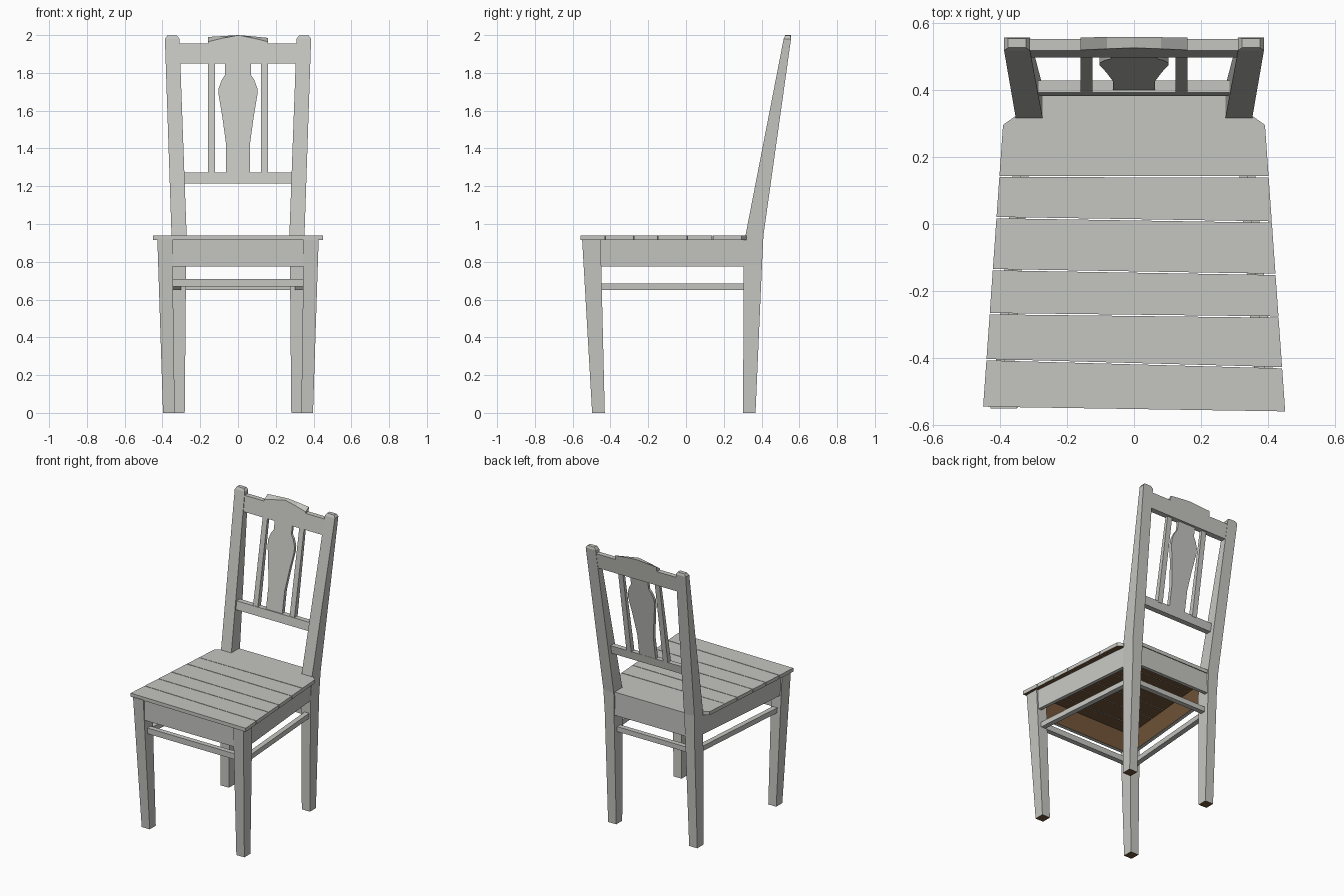
import bpy
import bmesh
from mathutils import Vector

if "Cube" in bpy.data.objects:
    bpy.data.objects.remove(bpy.data.objects["Cube"])


def material(name, colour):
    m = bpy.data.materials.new(name)
    m.diffuse_color = (*colour, 1)
    m.use_nodes = True
    m.node_tree.nodes["Principled BSDF"].inputs["Base Color"].default_value = m.diffuse_color
    return m


PAINT = material("pale grey paint", (0.56, 0.56, 0.535))
WOOD = material("bare brown wood", (0.17, 0.09, 0.04))


def bridge(name, rings, bare=None):
    """Skin a series of equal rings; faces passing the bare rule become brown."""
    bm = bmesh.new()
    rows = [[bm.verts.new(p) for p in ring] for ring in rings]
    n = len(rows[0])
    for a, b in zip(rows, rows[1:]):
        for i in range(n):
            j = (i + 1) % n
            bm.faces.new((a[i], a[j], b[j], b[i]))
    bm.faces.new(rows[0])
    bm.faces.new(rows[-1])
    bmesh.ops.recalc_face_normals(bm, faces=bm.faces)
    bm.normal_update()
    if bare:
        for f in bm.faces:
            f.material_index = int(bare(f))
    me = bpy.data.meshes.new(name)
    bm.to_mesh(me)
    bm.free()
    me.materials.append(PAINT)
    me.materials.append(WOOD)
    ob = bpy.data.objects.new(name, me)
    bpy.context.collection.objects.link(ob)
    return ob


def downward(f):
    return f.normal.z < -0.9


def inward(f):
    c = f.calc_center_median()
    to_middle = Vector((-c.x, -0.08 - c.y, 0)).normalized()
    return abs(f.normal.z) < 0.5 and f.normal.dot(to_middle) > 0.6


def leg(name, sections, side):
    """Sections are (z, inner x, outer x, front y, back y)."""
    rings = [[(side * x, y, z) for x, y in ((a, c), (b, c), (b, d), (a, d))]
             for z, a, b, c, d in sections]
    bridge(name, rings, lambda f: downward(f) and f.calc_center_median().z < 0.1)


def bar(name, a, b, thick, z0, z1, bare=None):
    """Horizontal bar between two plan points."""
    a, b = Vector(a), Vector(b)
    d = (b - a).normalized()
    off = Vector((-d.y, d.x)) * thick / 2
    rings = [[(*(p + s * off), z) for s, z in ((-1, z0), (1, z0), (1, z1), (-1, z1))]
             for p in (a, b)]
    bridge(name, rings, bare)


def depth(z, t):
    """y inside the leaning backrest: t = 0 front of posts, t = 1 back."""
    k = (z - 0.94) / (1.985 - 0.94)
    front, back = 0.315 + 0.203 * k, 0.41 + 0.147 * k
    return front + (back - front) * t


def panel(name, outline, t0, t1):
    """Extrude an x-z outline through the leaning backrest."""
    bridge(name, [[(x, depth(z, t), z) for x, z in outline] for t in (t0, t1)])


# Legs and tall back posts
for side, word in ((-1, "left"), (1, "right")):
    leg(f"{word}_front_leg", [(0, 0.335, 0.397, -0.497, -0.43),
                              (0.92, 0.348, 0.427, -0.55, -0.452)], side)
    leg(f"{word}_back_post", [(0, 0.282, 0.345, 0.302, 0.368),
                              (0.78, 0.275, 0.347, 0.305, 0.402),
                              (0.94, 0.272, 0.352, 0.315, 0.41),
                              (1.98, 0.31, 0.387, 0.517, 0.556),
                              (1.997, 0.322, 0.375, 0.525, 0.552)], side)
    # Side apron and stretcher
    bar(f"{word}_side_apron", (side * 0.403, -0.46), (side * 0.333, 0.315), 0.025,
        0.775, 0.917, inward)
    bar(f"{word}_side_stretcher", (side * 0.377, -0.46), (side * 0.318, 0.32), 0.035,
        0.65, 0.685)

# Front and rear aprons and stretchers
bar("front_apron", (-0.36, -0.525), (0.36, -0.525), 0.025, 0.775, 0.917, inward)
bar("rear_apron", (-0.28, 0.383), (0.28, 0.383), 0.025, 0.775, 0.917, inward)
bar("front_stretcher", (-0.35, -0.49), (0.35, -0.49), 0.035, 0.67, 0.71)
bar("rear_stretcher", (-0.285, 0.35), (0.285, 0.35), 0.035, 0.65, 0.685)


# Seat boards, tapering to the rear with slightly uneven joints
def half_width(y):
    return 0.39 + 0.06 * (0.295 - y) / 0.85


joints = [(-0.546, -0.56), (-0.404, -0.428), (-0.267, -0.277),
          (-0.136, -0.15), (0.019, 0.006), (0.142, 0.14)]
gap = 0.002


def board(name, outline):
    bridge(name, [[(x, y, z) for x, y in outline] for z in (0.915, 0.94)], downward)


for i, ((l0, r0), (l1, r1)) in enumerate(zip(joints, joints[1:])):
    l0, r0, l1, r1 = l0 + gap, r0 + gap, l1 - gap, r1 - gap
    board(f"seat_board_{i + 1}", [(-half_width(l0), l0), (half_width(r0), r0),
                                  (half_width(r1), r1), (-half_width(l1), l1)])
rear = [(half_width(0.143), 0.143), (0.39, 0.295), (0.355, 0.32), (0.272, 0.32), (0.272, 0.40)]
board("seat_board_rear", rear + [(-x, y) for x, y in reversed(rear)])


# Backrest rails
def rect(x0, x1, z0, z1):
    return [(x0, z0), (x1, z0), (x1, z1), (x0, z1)]


panel("top_rail", rect(-0.325, 0.325, 1.85, 1.955), 0.1, 0.95)
panel("lower_back_rail", rect(-0.292, 0.292, 1.215, 1.272), 0.15, 0.62)

# Arched crest on the top rail, front edge curved more than the rear
crest = [(-0.16, 1.965, 1.99), (-0.08, 1.984, 1.995), (0, 2.0, 2.0),
         (0.08, 1.984, 1.993), (0.16, 1.965, 1.985)]
bridge("crest", [[(x, depth(1.95, 0.1), 1.95), (x, depth(zf, 0.1), zf),
                  (x, depth(zb, 0.95), zb), (x, depth(1.95, 0.95), 1.95)]
                 for x, zf, zb in crest])

# Thin spindles and shaped centre splat
for side, word in ((-1, "left"), (1, "right")):
    panel(f"{word}_spindle", rect(*sorted((side * 0.123, side * 0.16)), 1.265, 1.855), 0.2, 0.65)
half = [(0.063, 1.265), (0.063, 1.42), (0.082, 1.56), (0.102, 1.68), (0.102, 1.72),
        (0.085, 1.765), (0.068, 1.79), (0.068, 1.855)]
panel("centre_splat", half + [(-x, z) for x, z in reversed(half)], 0.25, 0.6)
